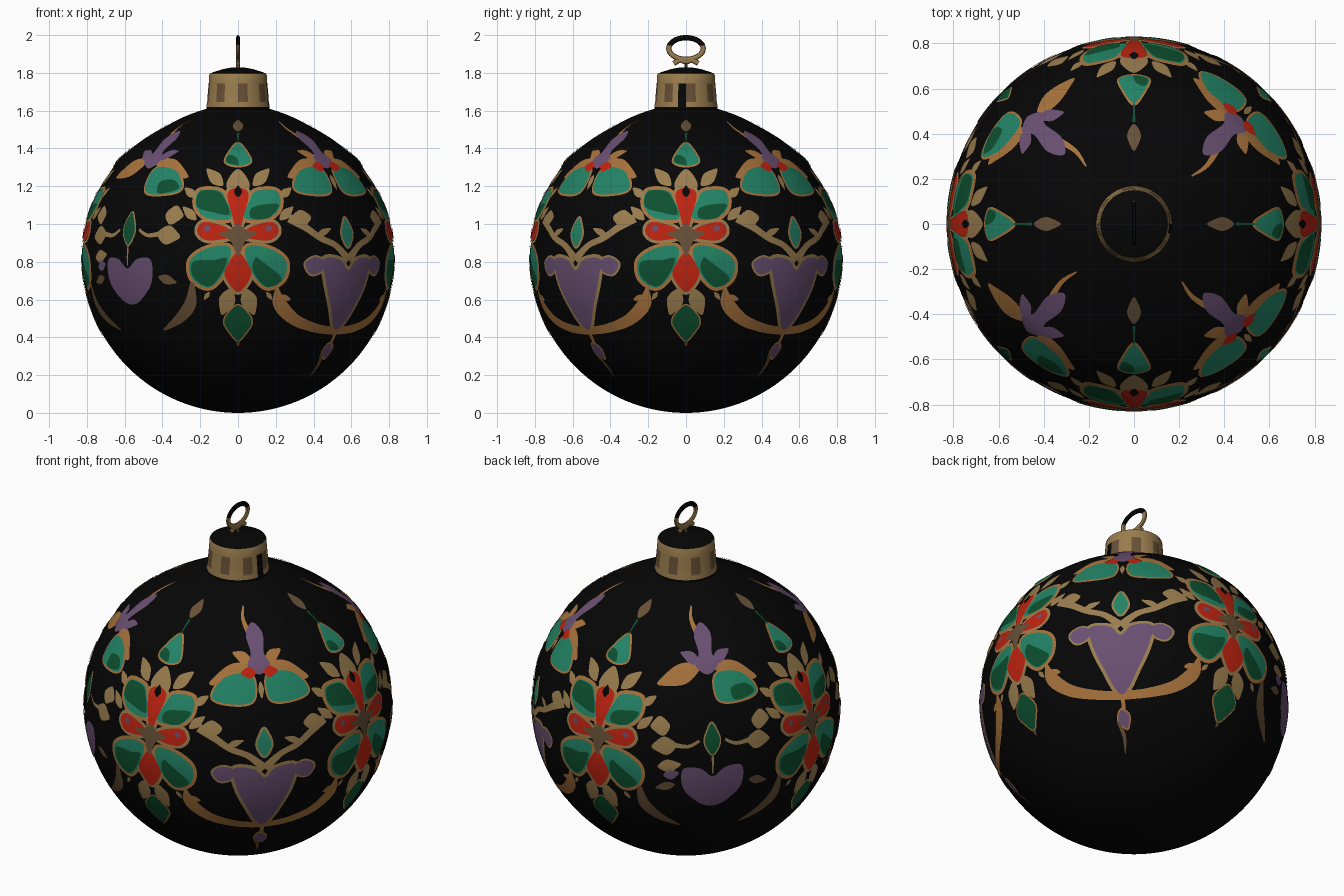
import bpy, bmesh, math
from mathutils import Vector

if "Cube" in bpy.data.objects:
    bpy.data.objects.remove(bpy.data.objects["Cube"])

def srgb(r, g, b):
    f = lambda c: c / 12.92 if c <= 0.04045 else ((c + 0.055) / 1.055) ** 2.4
    return tuple(f(c / 255) for c in (r, g, b)) + (1,)

COLOURS = {"black": (6, 6, 6), "tan_gold": (154, 125, 78), "brown": (104, 80, 54),
           "orange_gold": (168, 115, 60), "light_green": (34, 132, 102), "dark_green": (13, 80, 48),
           "red": (190, 35, 16), "purple": (106, 80, 114)}
MATS = []
for name, c in COLOURS.items():
    m = bpy.data.materials.new(name)
    m.diffuse_color = srgb(*c)
    m.use_nodes = True
    m.node_tree.nodes["Principled BSDF"].inputs["Base Color"].default_value = m.diffuse_color
    MATS.append(m)
BLACK, TAN, BROWN, ORANGE, LIGHT, DARK, RED, PURPLE = range(8)

def finish(bm, name, rule=None):
    if rule:
        for f in bm.faces:
            f.material_index = rule(f.calc_center_median())
    me = bpy.data.meshes.new(name)
    bm.to_mesh(me)
    bm.free()
    for m in MATS:
        me.materials.append(m)
    ob = bpy.data.objects.new(name, me)
    bpy.context.collection.objects.link(ob)
    bpy.ops.object.select_all(action='DESELECT')
    ob.select_set(True)
    bpy.context.view_layer.objects.active = ob
    bpy.ops.object.shade_smooth_by_angle(angle=math.radians(35))
    return ob

def smooth(pts, n=6, closed=True):
    """Catmull-Rom curve through a few points."""
    out, k = [], len(pts)
    get = (lambda i: Vector(pts[i % k])) if closed else (lambda i: Vector(pts[max(0, min(k - 1, i))]))
    for i in range(k if closed else k - 1):
        a, b, c, d = (get(i + j) for j in (-1, 0, 1, 2))
        for s in range(n):
            t = s / n
            out.append(0.5 * (2 * b + (c - a) * t + (2 * a - 5 * b + 4 * c - d) * t * t
                              + (3 * b - a - 3 * c + d) * t ** 3))
    if not closed:
        out.append(Vector(pts[-1]))
    return out

# ---- ball profile: round below, slightly conical shoulder above
RAD = 0.825
low = [(RAD * math.sin(i * math.pi / 80), RAD - RAD * math.cos(i * math.pi / 80)) for i in range(40)]
high = smooth([(.825, .825), (.805, 1.0), (.75, 1.15), (.66, 1.3), (.605, 1.365), (.49, 1.455),
               (.345, 1.538), (.25, 1.582), (.16, 1.612)], 6, False)
PROFILE = [Vector(p) for p in low] + high

def radius(z):
    for a, b in zip(PROFILE, PROFILE[1:]):
        if a.y <= z <= b.y:
            return a.x + (b.x - a.x) * (z - a.y) / (b.y - a.y)
    return 0.16

def lathe(profile, name, segs, rule):
    bm = bmesh.new()
    rings = [[bm.verts.new((p[0] * math.cos(2 * math.pi * i / segs), p[0] * math.sin(2 * math.pi * i / segs), p[1]))
              for i in range(segs)] for p in profile]
    for a, b in zip(rings, rings[1:]):
        for i in range(segs):
            j = (i + 1) % segs
            bm.faces.new((a[i], a[j], b[j], b[i]))
    bmesh.ops.remove_doubles(bm, verts=bm.verts, dist=1e-5)
    return finish(bm, name, rule)

lathe(PROFILE, "ball", 144, lambda c: BLACK)

# ---- metal cap with darker flutes, and dark domed lid
def cap_colour(c):
    full = math.degrees(math.atan2(c.y, c.x))
    if c.z > 1.797 or c.z < 1.622:
        return BLACK
    if -16 < full < 0 and c.z < 1.76:
        return BLACK
    return BROWN if 0 < full % 45 < 20 and 1.645 < c.z < 1.745 else TAN

lathe([(.168, 1.59), (.168, 1.62), (.163, 1.645), (.16, 1.69), (.155, 1.745), (.152, 1.788), (.148, 1.797),
       (.13, 1.804), (.08, 1.82), (.03, 1.829), (0, 1.83)], "cap", 96, cap_colour)

# ---- hanging loop in the side plane
def tube(path, name, closed, rule, w=.014):
    bm = bmesh.new()
    n, rings = len(path), []
    for i, p in enumerate(path):
        a = path[i - 1] if closed or i else p
        b = path[(i + 1) % n] if closed or i < n - 1 else p
        t = (b - a).normalized()
        rings.append([bm.verts.new((.010 * math.sin(k * math.pi / 5), p.x - t.y * w * math.cos(k * math.pi / 5),
                                    p.y + t.x * w * math.cos(k * math.pi / 5))) for k in range(10)])
    for i in range(n if closed else n - 1):
        a, b = rings[i], rings[(i + 1) % n]
        for k in range(10):
            bm.faces.new((a[k], a[(k + 1) % 10], b[(k + 1) % 10], b[k]))
    if not closed:
        bm.faces.new(rings[0])
        bm.faces.new(rings[-1])
    bmesh.ops.recalc_face_normals(bm, faces=bm.faces)
    finish(bm, name, rule)

ring = [Vector((.091 * math.cos(t * math.pi / 24), 1.929 + .057 * math.sin(t * math.pi / 24))) for t in range(48)]
tube(ring, "hanging_loop", True, lambda c: BLACK if c.z > 1.945 else TAN)
tube(smooth([(-.065, 1.85), (-.03, 1.868), (0, 1.858), (.03, 1.868), (.065, 1.85)], 4, False),
     "loop_foot", False, lambda c: TAN)
tube([Vector((0, 1.82)), Vector((0, 1.87))], "loop_stem", False, lambda c: BROWN, .008)

# ---- painted plates: flat (across, height) shapes wrapped on the ball
class Motif:
    def __init__(self, name, degrees):
        a = math.radians(degrees)
        self.name, self.bm = name, bmesh.new()
        self.out, self.right = Vector((math.cos(a), math.sin(a), 0)), Vector((-math.sin(a), math.cos(a), 0))

    def vert(self, p, lift):
        r = radius(p.y)
        v = self.right * p.x + self.out * math.sqrt(max(r * r - p.x * p.x, 0)) + Vector((0, 0, p.y))
        return self.bm.verts.new(v + (v - Vector((0, 0, .8))).normalized() * lift)

    def fill(self, poly, mat, lift):
        n = len(poly)
        mid = sum(poly, Vector((0, 0))) / n
        rings = [[self.vert(mid.lerp(p, t), lift) for p in poly] for t in (1, .75, .5, .25)]
        hub = self.vert(mid, lift)
        for i in range(n):
            j = (i + 1) % n
            for a, b in zip(rings, rings[1:]):
                self.bm.faces.new((a[i], a[j], b[j], b[i])).material_index = mat
            self.bm.faces.new((rings[-1][i], rings[-1][j], hub)).material_index = mat

    def shape(self, pts, mat, edge=None, w=.016, lift=.0045, sides=(1,)):
        for s in sides:
            poly = smooth([(x * s, z) for x, z in pts])
            if sum(a.x * b.y - b.x * a.y for a, b in zip(poly, poly[1:] + poly[:1])) < 0:
                poly.reverse()
            if edge is not None:
                tan = [(poly[(i + 1) % len(poly)] - poly[i - 1]).normalized() for i in range(len(poly))]
                self.fill([p + Vector((t.y, -t.x)) * w for p, t in zip(poly, tan)], edge, .0025)
            self.fill(poly, mat, lift)

    def leaf(self, x0, z0, x1, z1, width, mat, edge=None, lift=.0045, sides=(1,), w=.012):
        a, b = Vector((x0, z0)), Vector((x1, z1))
        n = Vector((a.y - b.y, b.x - a.x)).normalized() * width / 2
        q = lambda t, k: tuple(a.lerp(b, t) + n * k)
        self.shape([q(0, 0), q(.25, .8), q(.5, 1), q(.8, .55), q(1, 0), q(.8, -.55), q(.5, -1), q(.25, -.8)],
                   mat, edge, w, lift, sides)

    def ribbon(self, pts, widths, mat, lift=.0035, sides=(1,)):
        for s in sides:
            path = smooth([(x * s, z) for x, z in pts], 6, False)
            ws = smooth([(w, 0) for w in widths], 6, False)
            rows = []
            for i, p in enumerate(path):
                t = (path[min(i + 1, len(path) - 1)] - path[max(i - 1, 0)]).normalized()
                d = Vector((-t.y, t.x)) * ws[i].x / 2
                rows.append([self.vert(p + d * k, lift) for k in (1, 0, -1)])
            for a, b in zip(rows, rows[1:]):
                for k in (0, 1):
                    self.bm.faces.new((a[k], a[k + 1], b[k + 1], b[k])).material_index = mat

    def done(self):
        finish(self.bm, self.name)

LR = (1, -1)

def flower(name, deg):
    m = Motif(name, deg)
    # green petals with darker patches
    m.shape([(.035, 1.03), (.065, 1.13), (.1, 1.175), (.205, 1.172), (.22, 1.09), (.16, 1.03)], LIGHT, ORANGE, .018, sides=LR)
    m.shape([(.07, 1.03), (.07, 1.08), (.13, 1.1), (.215, 1.1), (.16, 1.03)], DARK, lift=.006)
    m.shape([(-.045, 1.05), (-.07, 1.13), (-.11, 1.172), (-.2, 1.168), (-.215, 1.09), (-.13, 1.06)], DARK, lift=.006)
    m.shape([(.04, .872), (.15, .875), (.25, .81), (.24, .71), (.15, .665), (.07, .75)], LIGHT, ORANGE, .018, sides=LR)
    m.shape([(.09, .82), (.13, .8), (.23, .71), (.15, .668), (.08, .75)], DARK, lift=.006)
    m.shape([(-.06, .82), (-.12, .81), (-.235, .80), (-.235, .72), (-.15, .67), (-.08, .75)], DARK, lift=.006)
    # red petals
    m.shape([(.02, .94), (.07, .985), (.18, 1.01), (.215, .96), (.17, .915), (.07, .92)], RED, TAN, sides=LR)
    m.shape([(0, .96), (.035, 1.06), (.055, 1.16), (0, 1.19), (-.055, 1.16), (-.035, 1.06)], RED, TAN, lift=.0055)
    m.shape([(0, .85), (.045, .80), (.07, .73), (0, .64), (-.07, .73), (-.045, .80)], RED, TAN, lift=.0055)
    m.leaf(.145, .975, .18, .975, .03, PURPLE, lift=.0065, sides=LR)
    # brown centre
    m.shape([(.1, .95), (.04, .97), (0, 1.0), (-.04, .97), (-.1, .95), (-.04, .91), (0, .83), (.04, .91)], BROWN, lift=.007)
    # crown, side leaves and drops
    m.shape([(0, 1.29), (.055, 1.23), (.05, 1.18), (-.05, 1.18), (-.055, 1.23)], TAN, lift=.003)
    m.leaf(0, 1.14, 0, 1.2, .04, BLACK, lift=.0075)
    m.leaf(.08, 1.2, .165, 1.29, .065, TAN, sides=LR)
    m.leaf(.225, 1.14, .28, 1.19, .045, TAN, sides=LR)
    m.leaf(.22, 1.02, .29, 1.09, .05, TAN, sides=LR)
    m.shape([(0, 1.425), (.045, 1.38), (.066, 1.325), (0, 1.305), (-.066, 1.325), (-.045, 1.38)], LIGHT, ORANGE, .008)
    m.shape([(-.01, 1.35), (-.0, 1.31), (-.06, 1.325), (-.05, 1.36)], DARK, lift=.006)
    m.ribbon([(0, 1.41), (0, 1.45), (0, 1.48)], [.006, .008, .015], DARK)
    m.leaf(0, 1.485, 0, 1.55, .06, BROWN)
    m.leaf(.035, .66, .085, .52, .085, TAN, sides=LR)
    m.leaf(.15, .64, .18, .6, .025, TAN, sides=LR)
    m.shape([(0, .57), (.05, .53), (.072, .48), (.04, .425), (0, .385), (-.04, .425), (-.072, .48), (-.05, .53)], DARK, ORANGE, .008)
    m.leaf(0, .39, 0, .355, .018, BROWN)
    m.done()

def heart(name, deg, worn):
    m = Motif(name, deg)
    if worn:  # left side: faded, broken pattern
        m.shape([(0, .765), (.07, .815), (.16, .81), (.155, .69), (.07, .6), (0, .575), (-.07, .6), (-.155, .69), (-.16, .81), (-.07, .815)], PURPLE)
        m.leaf(0, .89, 0, 1.06, .08, DARK, TAN, w=.008)
        m.ribbon([(0, .88), (0, .83), (0, .78)], [.012, .01, .006], TAN)
        m.leaf(.19, .95, .32, .93, .1, TAN, sides=LR)
        m.leaf(.22, 1.05, .32, 1.04, .1, TAN, sides=LR)
        m.ribbon([(.07, .97), (.13, .94), (.22, .95)], [.015, .02, .03], TAN, sides=LR)
        m.leaf(-.29, .82, -.17, .84, .07, TAN)
        m.leaf(-.26, .77, -.18, .79, .06, PURPLE)
        m.leaf(.2, .72, .3, .69, .05, BROWN, sides=LR)
        m.ribbon([(.38, .69), (.35, .58), (.27, .5), (.16, .44)], [.02, .055, .045, .01], BROWN, sides=LR)
    else:
        m.shape([(0, .755), (.06, .81), (.165, .815), (.155, .72), (.1, .59), (0, .44), (-.1, .59), (-.155, .72), (-.165, .815), (-.06, .81)], PURPLE, TAN, .018)
        m.shape([(.16, .80), (.22, .825), (.275, .79), (.24, .735), (.18, .75)], PURPLE, TAN, .01, .004, LR)
        m.leaf(0, .88, 0, 1.03, .075, LIGHT, TAN)
        m.ribbon([(.34, 1.03), (.26, .98), (.18, .925), (.085, .885), (0, .81)], [.05, .04, .035, .035, .05], TAN, sides=LR)
        m.leaf(.22, 1.035, .33, 1.03, .08, TAN, sides=LR)
        m.leaf(.2, .94, .11, .975, .035, TAN, sides=LR)
        m.ribbon([(.41, .67), (.38, .58), (.28, .495), (.14, .45), (0, .435)], [.01, .06, .055, .045, .04], ORANGE, sides=LR)
        m.leaf(.33, .6, .41, .62, .035, ORANGE, sides=LR)
        m.ribbon([(0, .44), (.005, .39), (0, .35)], [.03, .02, .03], ORANGE)
        m.leaf(-.01, .37, .02, .29, .06, PURPLE, ORANGE, w=.008)
        m.ribbon([(-.03, .32), (0, .26), (.0, .19)], [.012, .02, .004], BROWN, .003)
    # hanging three-leaf sprig on the shoulder
    m.shape([(0, 1.49), (.045, 1.45), (.035, 1.38), (.06, 1.33), (0, 1.29), (-.06, 1.33), (-.035, 1.38), (-.045, 1.45)], PURPLE, lift=.006)
    m.ribbon([(-.03, 1.545), (-.045, 1.5), (-.02, 1.44)], [.006, .02, .03], ORANGE)
    m.leaf(.03, 1.345, .13, 1.385, .05, PURPLE if worn else ORANGE, sides=LR)
    m.leaf(.03, 1.335, .27, 1.245, .09, ORANGE, lift=.003, sides=LR)
    m.shape([(.035, 1.275), (.1, 1.3), (.2, 1.27), (.26, 1.18), (.14, 1.155), (.045, 1.175)], LIGHT, ORANGE, .01, sides=(1,) if worn else LR)
    if worn:
        m.shape([(.12, 1.22), (.2, 1.23), (.245, 1.183), (.14, 1.16)], DARK, lift=.006)
    else:
        m.leaf(.02, 1.30, .1, 1.3, .05, RED, lift=.0065, sides=LR)
        m.leaf(0, 1.26, 0, 1.18, .03, TAN)
    m.done()

for label, deg in (("front", -90), ("right", 0), ("back", 90), ("left", 180)):
    flower(label + "_flower", deg)
for label, deg, worn in (("front_right", -45, False), ("back_right", 45, False),
                         ("back_left", 135, True), ("front_left", -135, True)):
    heart(label + "_heart_ornament", deg, worn)
